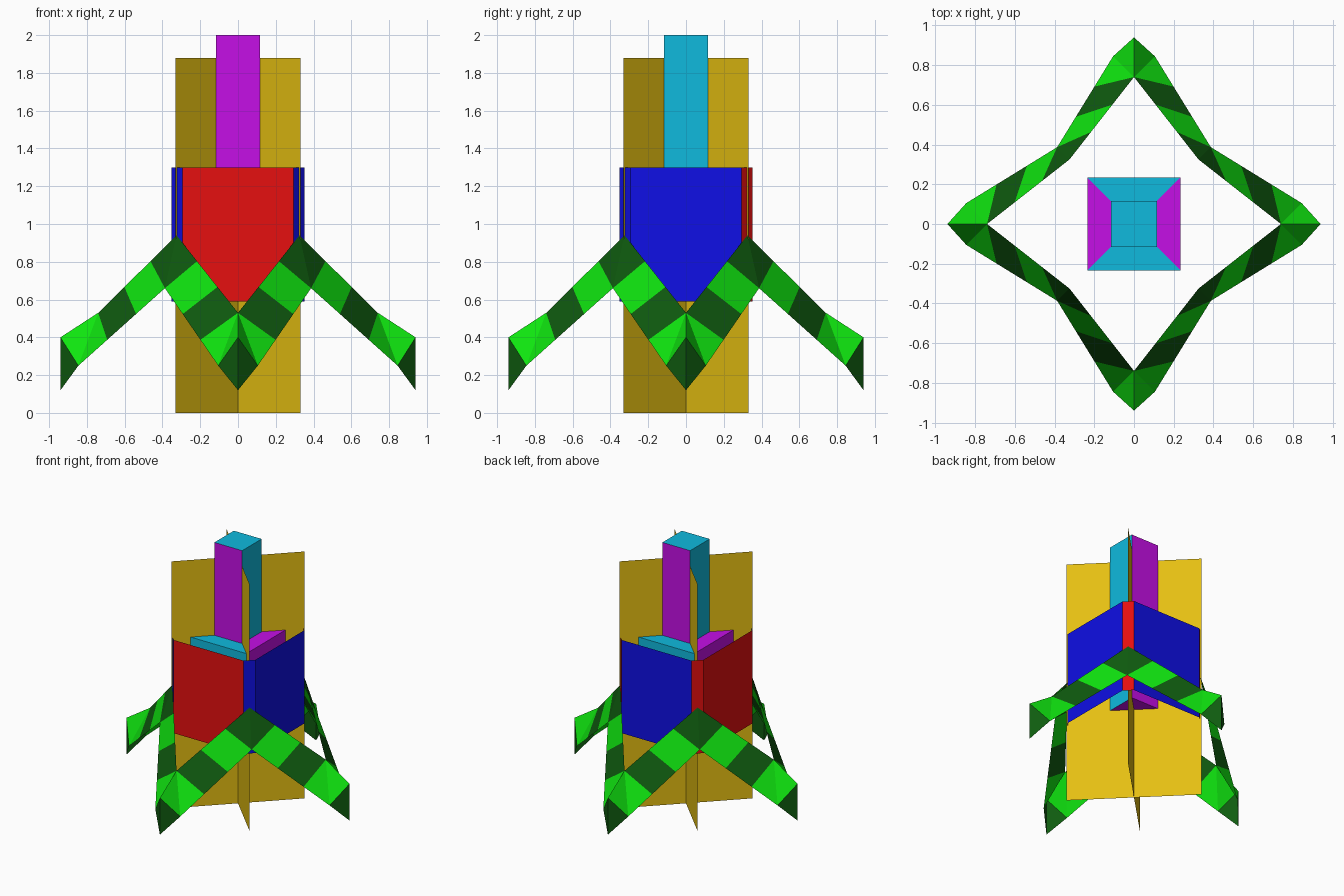
import bpy, math
from mathutils import Vector, Matrix

if "Cube" in bpy.data.objects:
    bpy.data.objects.remove(bpy.data.objects["Cube"])


def material(name, srgb):
    m = bpy.data.materials.new(name)
    m.diffuse_color = [((c + 0.055) / 1.055) ** 2.4 if c > 0.04 else c / 12.92 for c in srgb] + [1]
    m.use_nodes = True
    m.node_tree.nodes["Principled BSDF"].inputs["Base Color"].default_value = m.diffuse_color
    return m


GOLD = material("gold", (0.90, 0.75, 0.07))
RED = material("red", (0.90, 0.06, 0.06))
BLUE = material("blue", (0.06, 0.06, 0.90))
MAGENTA = material("magenta", (0.77, 0.06, 0.90))
CYAN = material("cyan", (0.06, 0.73, 0.87))
LIME = material("bright green", (0.06, 0.90, 0.06))
DARK = material("dark green", (0.06, 0.36, 0.06))


def build(name, faces):
    """faces: list of (corner points, material); equal corners are shared."""
    index, polys, mats = {}, [], []
    for pts, mat in faces:
        keys = [tuple(round(c, 4) for c in p) for p in pts]
        polys.append([index.setdefault(k, len(index)) for k in keys])
        if mat not in mats:
            mats.append(mat)
    me = bpy.data.meshes.new(name)
    me.from_pydata(list(index), [], polys)
    for m in mats:
        me.materials.append(m)
    for poly, (pts, mat) in zip(me.polygons, faces):
        poly.material_index = mats.index(mat)
    ob = bpy.data.objects.new(name, me)
    bpy.context.collection.objects.link(ob)
    return ob


# Two thin crossed fins on the diagonals
W = 0.33
for name, s in (("fin_a", 1), ("fin_b", -1)):
    build(name, [([(-W, -W * s, 0), (W, W * s, 0), (W, W * s, 1.88), (-W, -W * s, 1.88)], GOLD)])

# Open chamfered shell: front/left red, right/back blue, front chamfers blue, back chamfers red
R, C, Z0, Z1 = 0.353, 0.295, 0.59, 1.30
outline = [(-C, -R), (C, -R), (R, -C), (R, C), (C, R), (-C, R), (-R, C), (-R, -C)]
colours = [RED, BLUE, BLUE, RED, BLUE, RED, RED, BLUE]
shell = []
for i, mat in enumerate(colours):
    (ax, ay), (bx, by) = outline[i], outline[(i + 1) % 8]
    shell.append(([(ax, ay, Z0), (bx, by, Z0), (bx, by, Z1), (ax, ay, Z1)], mat))
build("shell", shell)

# Stepped square core: narrow walls and wide block swap colours on alternate sides
N, B = 0.117, 0.235
profile = [(N, 0.70), (N, 0.825), (B, 0.825), (B, 1.293), (N, 1.293), (N, 2.0)]


def ring(h, z):
    return [(-h, -h, z), (h, -h, z), (h, h, z), (-h, h, z)]


core = [(ring(*profile[0])[::-1], MAGENTA), (ring(*profile[-1]), CYAN)]
for lo, hi in zip(profile, profile[1:]):
    narrow = lo[0] == hi[0] == N
    a, b = ring(*lo), ring(*hi)
    for k in range(4):
        j = (k + 1) % 4
        core.append(([a[k], a[j], b[j], b[k]], MAGENTA if narrow == (k % 2 == 0) else CYAN))
build("core", core)

# Striped zigzag skirt: one half arm from a corner peak to a foot, mirrored and turned
A0, A3 = Vector((0.325, -0.325, 0.94)), Vector((0, -0.74, 0.53))
B0, B3 = Vector((0.387, -0.387, 0.66)), Vector((0.105, -0.845, 0.25))
A = [A0.lerp(A3, i / 3) for i in range(4)]
Bt = [B0.lerp(B3, i / 3) for i in range(4)]
T, U = Vector((0, -0.94, 0.40)), Vector((0, -0.94, 0.12))
half_arm = [
    ([A[0], A[1], Bt[0]], DARK),
    ([A[1], A[2], Bt[1], Bt[0]], LIME),
    ([A[2], A[3], Bt[2], Bt[1]], DARK),
    ([A[3], Bt[3], Bt[2]], LIME),
    ([A[3], T, Bt[3]], LIME),
    ([T, U, Bt[3]], DARK),
]
mirror = Matrix.Diagonal((-1, 1, 1))
skirt = []
for k in range(4):
    turn = Matrix.Rotation(k * math.pi / 2, 3, 'Z')
    for pts, mat in half_arm:
        skirt.append(([turn @ p for p in pts], mat))
        skirt.append(([turn @ (mirror @ p) for p in reversed(pts)], mat))
# wind the faces outward
build("striped_skirt", [(pts[::-1], mat) for pts, mat in skirt])
